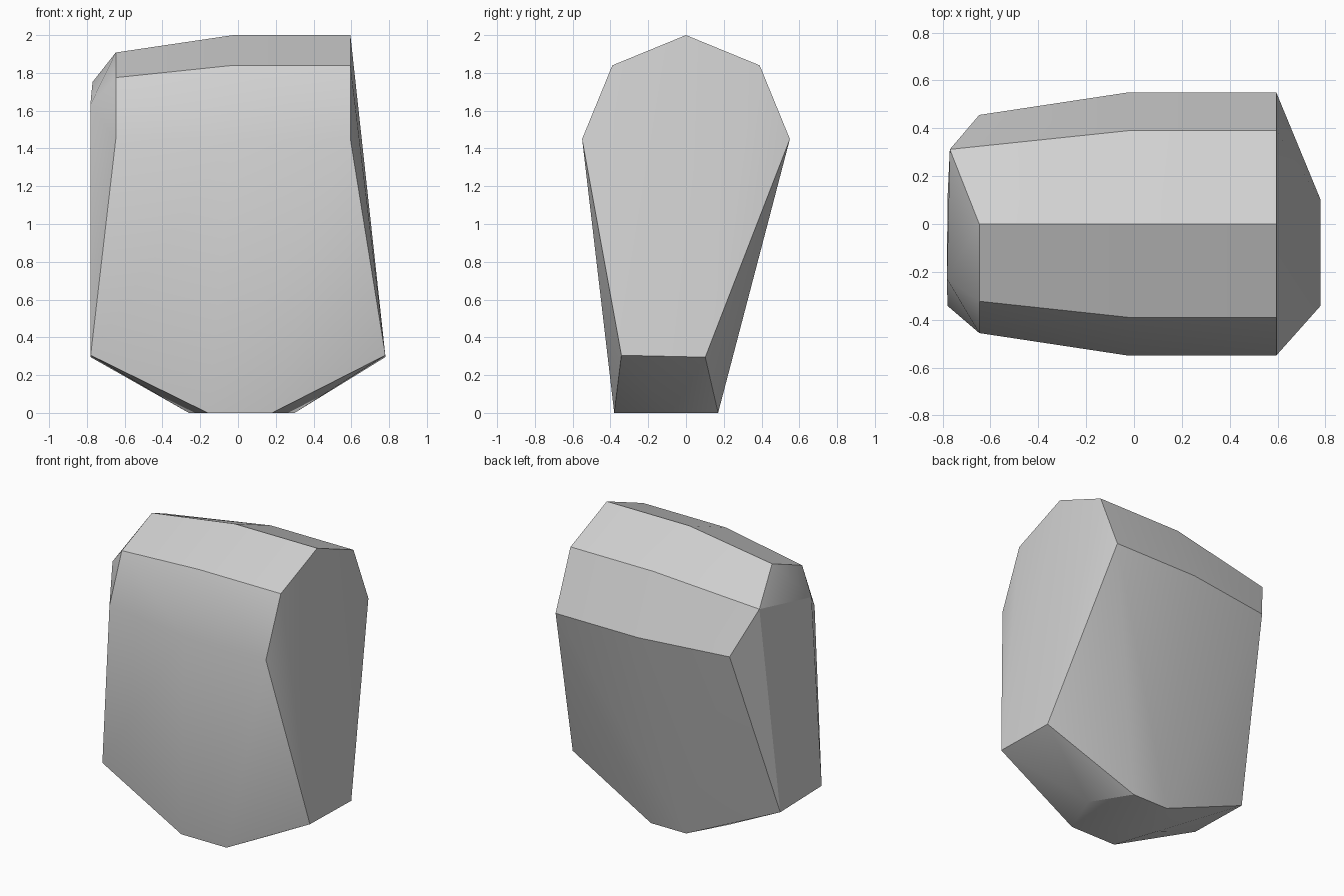
import bpy, bmesh, math

if "Cube" in bpy.data.objects:
    bpy.data.objects.remove(bpy.data.objects["Cube"])

# Pale stone colour
stone = bpy.data.materials.new("pale_grey_stone")
stone.diffuse_color = (0.64, 0.64, 0.64, 1.0)
stone.use_nodes = True
stone.node_tree.nodes["Principled BSDF"].inputs["Base Color"].default_value = stone.diffuse_color

pts = []

# Peaked upper arch, repeated at the right end and the middle
arch = [(0, 2.0), (0.39, 1.84), (0.55, 1.45), (-0.39, 1.84), (-0.55, 1.45)]
for x in (0.595, -0.025):
    pts += [(x, y, z) for y, z in arch]

# Shrunken, chipped left end of the arch
pts += [(-0.647, 0, 1.908), (-0.647, -0.323, 1.775), (-0.647, -0.456, 1.45),
        (-0.647, 0.456, 1.45), (-0.77, 0.312, 1.752), (-0.782, -0.23, 1.63)]

# Wide lower shoulders, left and right
for x in (-0.78, 0.78):
    pts += [(x, -0.342, 0.305), (x, 0.102, 0.295)]

# Small six-sided foot resting on the ground
pts += [(-0.16, -0.38, 0), (0.18, -0.38, 0), (0.30, -0.08, 0),
        (0.145, 0.17, 0), (-0.12, 0.17, 0), (-0.26, -0.08, 0)]

# Wrap the corners into one chiselled boulder
bm = bmesh.new()
for p in pts:
    bm.verts.new(p)
bmesh.ops.convex_hull(bm, input=bm.verts[:])
bmesh.ops.dissolve_limit(bm, angle_limit=math.radians(0.5),
                         verts=bm.verts[:], edges=bm.edges[:])
bmesh.ops.recalc_face_normals(bm, faces=bm.faces[:])

mesh = bpy.data.meshes.new("boulder")
bm.to_mesh(mesh)
bm.free()
mesh.materials.append(stone)
boulder = bpy.data.objects.new("boulder", mesh)
bpy.context.collection.objects.link(boulder)

# Soft shading across shallow facets, crisp main edges
bpy.context.view_layer.objects.active = boulder
boulder.select_set(True)
bpy.ops.object.shade_smooth_by_angle(angle=math.radians(30))
